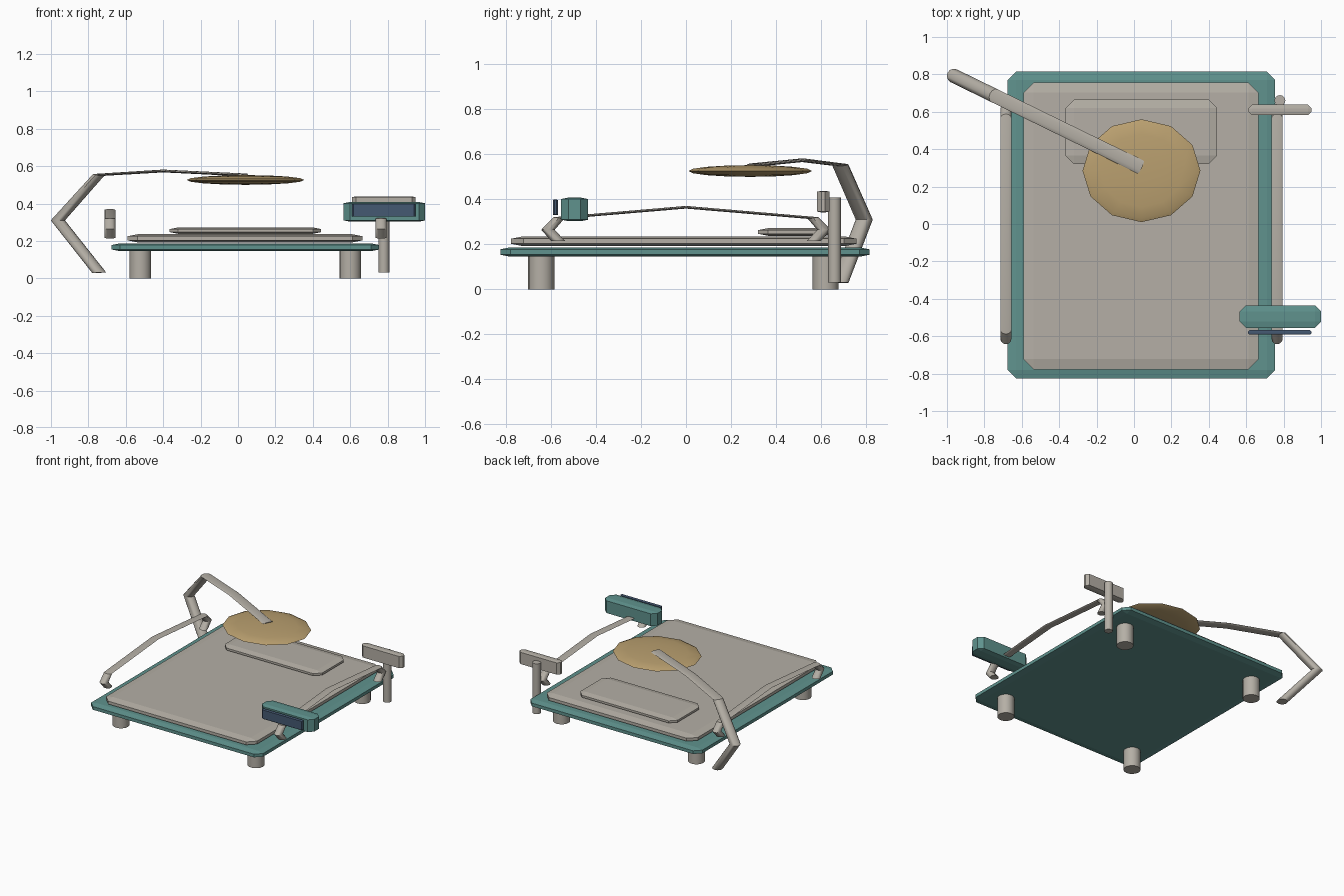
import bpy, bmesh, math
from mathutils import Vector

if "Cube" in bpy.data.objects:
    bpy.data.objects.remove(bpy.data.objects["Cube"])

SQUASH = 0.2  # vertical flattening shared by bevels and tubes


def material(name, rgb):
    m = bpy.data.materials.new(name)
    m.diffuse_color = (*rgb, 1)
    m.use_nodes = True
    m.node_tree.nodes["Principled BSDF"].inputs["Base Color"].default_value = m.diffuse_color
    return m


GREY = material("warm grey", (0.46, 0.43, 0.38))
TEAL = material("teal", (0.115, 0.29, 0.27))
NAVY = material("navy", (0.06, 0.10, 0.17))
TAN = material("tan", (0.49, 0.35, 0.16))


def add(name, mesh, mat, smooth=False):
    ob = bpy.data.objects.new(name, mesh)
    bpy.context.collection.objects.link(ob)
    mesh.materials.clear()
    mesh.materials.append(mat)
    if smooth:
        bpy.ops.object.select_all(action='DESELECT')
        bpy.context.view_layer.objects.active = ob
        ob.select_set(True)
        bpy.ops.object.shade_smooth_by_angle(angle=math.radians(40))
    return ob


def finish(name, bm, mat, smooth=False):
    mesh = bpy.data.meshes.new(name)
    bm.to_mesh(mesh)
    bm.free()
    return add(name, mesh, mat, smooth)


def box(name, x, y, z, bevel, mat):
    """Chamfered box between (min, max) pairs; the chamfer is flattened in z."""
    bm = bmesh.new()
    bmesh.ops.create_cube(bm, size=1)
    bmesh.ops.bevel(bm, geom=bm.edges[:], offset=0.2, segments=1, affect='EDGES')
    for v in bm.verts:
        for i, (lo, hi) in enumerate((x, y, z)):
            b = bevel * (SQUASH if i == 2 else 1)
            half = (hi - lo) / 2 - (b if abs(v.co[i]) < 0.4 else 0)
            v.co[i] = (lo + hi) / 2 + math.copysign(half, v.co[i])
    return finish(name, bm, mat)


def post(name, x, y, z, r, mat):
    bm = bmesh.new()
    bmesh.ops.create_cone(bm, cap_ends=True, segments=16, radius1=r, radius2=r,
                          depth=z[1] - z[0])
    bmesh.ops.translate(bm, verts=bm.verts, vec=(x, y, sum(z) / 2))
    return finish(name, bm, mat, True)


def tube(name, points, r, mat):
    """Round tube swept along a tall path, then flattened in z."""
    cu = bpy.data.curves.new(name + " path", 'CURVE')
    cu.dimensions = '3D'
    cu.bevel_depth, cu.bevel_resolution, cu.use_fill_caps = r, 4, True
    sp = cu.splines.new('POLY')
    sp.points.add(len(points) - 1)
    for p, (x, y, z) in zip(sp.points, points):
        p.co = (x, y, z / SQUASH, 1)
    tmp = bpy.data.objects.new(name + " path", cu)
    bpy.context.collection.objects.link(tmp)
    dg = bpy.context.evaluated_depsgraph_get()
    mesh = bpy.data.meshes.new_from_object(tmp.evaluated_get(dg))
    bpy.data.objects.remove(tmp)
    for v in mesh.vertices:
        v.co.z *= SQUASH
    return add(name, mesh, mat, True)


# Bed: frame, mattress, pillow
box("bed_frame", (-0.675, 0.755), (-0.825, 0.815), (0.145, 0.187), 0.045, TEAL)
box("mattress", (-0.59, 0.665), (-0.777, 0.757), (0.192, 0.236), 0.054, GREY)
box("pillow", (-0.365, 0.445), (0.32, 0.665), (0.238, 0.272), 0.045, GREY)

# Four legs
for side, x in (("left", -0.522), ("right", 0.6)):
    for end, y in (("front", -0.643), ("back", 0.62)):
        post(f"{end}_{side}_leg", x, y, (0, 0.147), 0.058, GREY)

# Side rails with hooked ends
hook = [(-0.568, 0.215), (-0.613, 0.265), (-0.565, 0.317)]
rail = hook + [(0, 0.365)] + [(-y, z) for y, z in reversed(hook)]
for side, x in (("left", -0.685), ("right", 0.765)):
    tube(f"{side}_rail", [(x, y, z) for y, z in rail], 0.03, GREY)

# Bent lamp arm lying in one vertical plane, with a round lamp head
arm = [(-0.742, 0.03), (-0.963, 0.31), (-0.745, 0.553), (-0.4, 0.574), (0.035, 0.553)]
tube("lamp_arm", [(x, 0.322 - 0.488 * x, z) for x, z in arm], 0.038, GREY)

bm = bmesh.new()
bmesh.ops.create_uvsphere(bm, u_segments=12, v_segments=8, radius=1)
for v in bm.verts:
    v.co = Vector((0.04 + v.co.x * 0.315, 0.285 + v.co.y * 0.275, 0.526 + v.co.z * 0.026))
finish("lamp_head", bm, TAN, True)

# Rear stand with crossbar
post("stand_post", 0.78, 0.66, (0.03, 0.408), 0.029, GREY)
box("stand_bar", (0.61, 0.95), (0.582, 0.638), (0.342, 0.438), 0.02, GREY)

# Bedside monitor and its screen panel
box("monitor", (0.565, 1.0), (-0.555, -0.435), (0.303, 0.408), 0.033, TEAL)
box("screen", (0.61, 0.95), (-0.592, -0.568), (0.33, 0.399), 0.008, NAVY)
